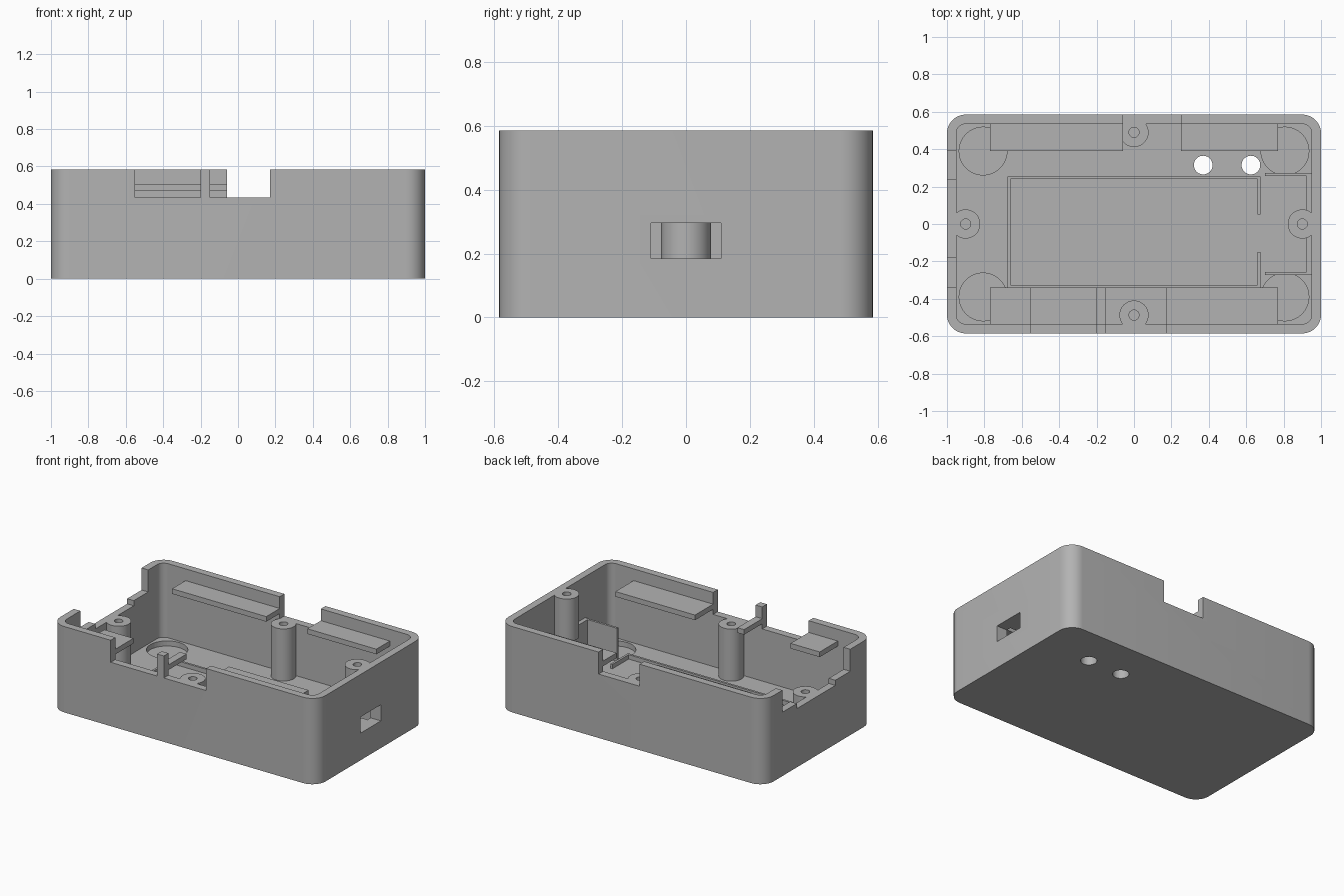
import bpy, bmesh, math

if "Cube" in bpy.data.objects:
    bpy.data.objects.remove(bpy.data.objects["Cube"])

plastic = bpy.data.materials.new("grey plastic")
plastic.diffuse_color = (0.45, 0.45, 0.45, 1)
plastic.use_nodes = True
plastic.node_tree.nodes["Principled BSDF"].inputs["Base Color"].default_value = plastic.diffuse_color


def finish(bm, name, cutter=False):
    bmesh.ops.recalc_face_normals(bm, faces=bm.faces)
    me = bpy.data.meshes.new(name)
    bm.to_mesh(me)
    bm.free()
    me.materials.append(plastic)
    ob = bpy.data.objects.new(name, me)
    bpy.context.collection.objects.link(ob)
    if cutter:
        ob.hide_render = True
        ob.hide_viewport = True
        ob.display_type = 'WIRE'
    return ob


def prism(name, pts, z0, z1, cutter=False):
    bm = bmesh.new()
    f = bm.faces.new([bm.verts.new((x, y, z0)) for x, y in pts])
    r = bmesh.ops.extrude_face_region(bm, geom=[f])
    vs = [v for v in r["geom"] if isinstance(v, bmesh.types.BMVert)]
    bmesh.ops.translate(bm, verts=vs, vec=(0, 0, z1 - z0))
    return finish(bm, name, cutter)


def box(name, x0, x1, y0, y1, z0, z1, cutter=False):
    return prism(name, [(x0, y0), (x1, y0), (x1, y1), (x0, y1)], z0, z1, cutter)


def cylinder(name, x, y, r, z0, z1, cutter=False, n=40):
    pts = [(x + r * math.cos(2 * math.pi * i / n), y + r * math.sin(2 * math.pi * i / n))
           for i in range(n)]
    return prism(name, pts, z0, z1, cutter)


def rounded(hx, hy, r, n=10):
    pts = []
    for k, (sx, sy) in enumerate([(1, 1), (-1, 1), (-1, -1), (1, -1)]):
        for i in range(n + 1):
            a = math.pi / 2 * (k + i / n)
            pts.append((sx * (hx - r) + r * math.cos(a), sy * (hy - r) + r * math.sin(a)))
    return pts


def cut(ob, *cutters):
    for c in cutters:
        m = ob.modifiers.new("cut", 'BOOLEAN')
        m.operation = 'DIFFERENCE'
        m.solver = 'EXACT'
        m.object = c


def smooth(ob):
    bpy.ops.object.select_all(action='DESELECT')
    ob.select_set(True)
    bpy.context.view_layer.objects.active = ob
    bpy.ops.object.shade_smooth_by_angle(angle=math.radians(30))


H, FLOOR, NOTCH = 0.585, 0.08, 0.435

# Outer shell with cavity, wall notches, floor recesses and holes
shell = prism("case_shell", rounded(1.0, 0.585, 0.1), 0, H)
smooth(shell)
port = box("port_cutter", 0.8, 1.1, -0.11, 0.11, 0.185, 0.295, True)
cut(shell,
    prism("cavity_cutter", rounded(0.95, 0.535, 0.05), FLOOR, 0.8, True),
    box("front_notch_left_cutter", -0.55, -0.2, -0.7, -0.5, NOTCH, 0.8, True),
    box("front_notch_right_cutter", -0.15, 0.17, -0.7, -0.5, NOTCH, 0.8, True),
    box("back_notch_cutter", -0.06, 0.25, 0.5, 0.7, NOTCH, 0.8, True),
    box("left_notch_cutter", -1.1, -0.92, -0.34, 0.39, NOTCH, 0.8, True),
    box("left_deep_notch_cutter", -1.1, -0.92, -0.18, 0.235, 0.40, 0.7, True),
    port)
for x in (0.37, 0.625):
    cut(shell, cylinder("floor_hole_cutter", x, 0.315, 0.05, -0.1, 0.2, True))
for sx in (-1, 1):
    for sy in (-1, 1):
        cut(shell, cylinder("corner_recess_cutter", sx * 0.807, sy * 0.39, 0.128,
                            0.045, 0.2, True))

# Screw posts on each wall
for name, x, y, top in (("front_post", 0, -0.487, NOTCH), ("back_post", 0, 0.49, NOTCH),
                        ("left_post", -0.9, 0, 0.40), ("right_post", 0.9, 0, H)):
    post = cylinder(name, x, y, 0.078, 0.06, top)
    smooth(post)
    cut(post, cylinder(name + "_hole_cutter", x, y, 0.027, top - 0.2, top + 0.1, True, 24))
    if name == "right_post":
        cut(post, port)

# Support ledges along the long walls
for name, x0, x1, y0, y1 in (("back_left_ledge", -0.77, -0.06, 0.39, 0.545),
                             ("back_right_ledge", 0.25, 0.77, 0.39, 0.545),
                             ("front_left_ledge", -0.77, -0.55, -0.545, -0.34),
                             ("front_right_ledge", 0.17, 0.77, -0.545, -0.34),
                             ("front_middle_ledge", -0.2, -0.15, -0.545, -0.34)):
    box(name, x0, x1, y0, y1, 0.47, 0.505)

# Low rib frame on the floor, open on the right
R0, R1 = 0.06, 0.11
box("back_rib", -0.675, 0.675, 0.24, 0.255, R0, R1)
box("front_rib", -0.675, 0.675, -0.34, -0.325, R0, R1)
box("left_rib", -0.675, -0.66, -0.33, 0.245, R0, R1)
box("right_back_rib", 0.66, 0.675, 0.05, 0.245, R0, R1)
box("right_front_rib", 0.66, 0.675, -0.33, -0.15, R0, R1)

# Guide plates and backing block around the port
for name, s in (("back_guide", 1), ("front_guide", -1)):
    box(name, 0.7, 0.96, min(s * 0.257, s * 0.272), max(s * 0.257, s * 0.272), 0.06, 0.305)
block = box("port_backing", 0.922, 0.96, -0.26, 0.26, 0.06, 0.305)
cut(block, port)
